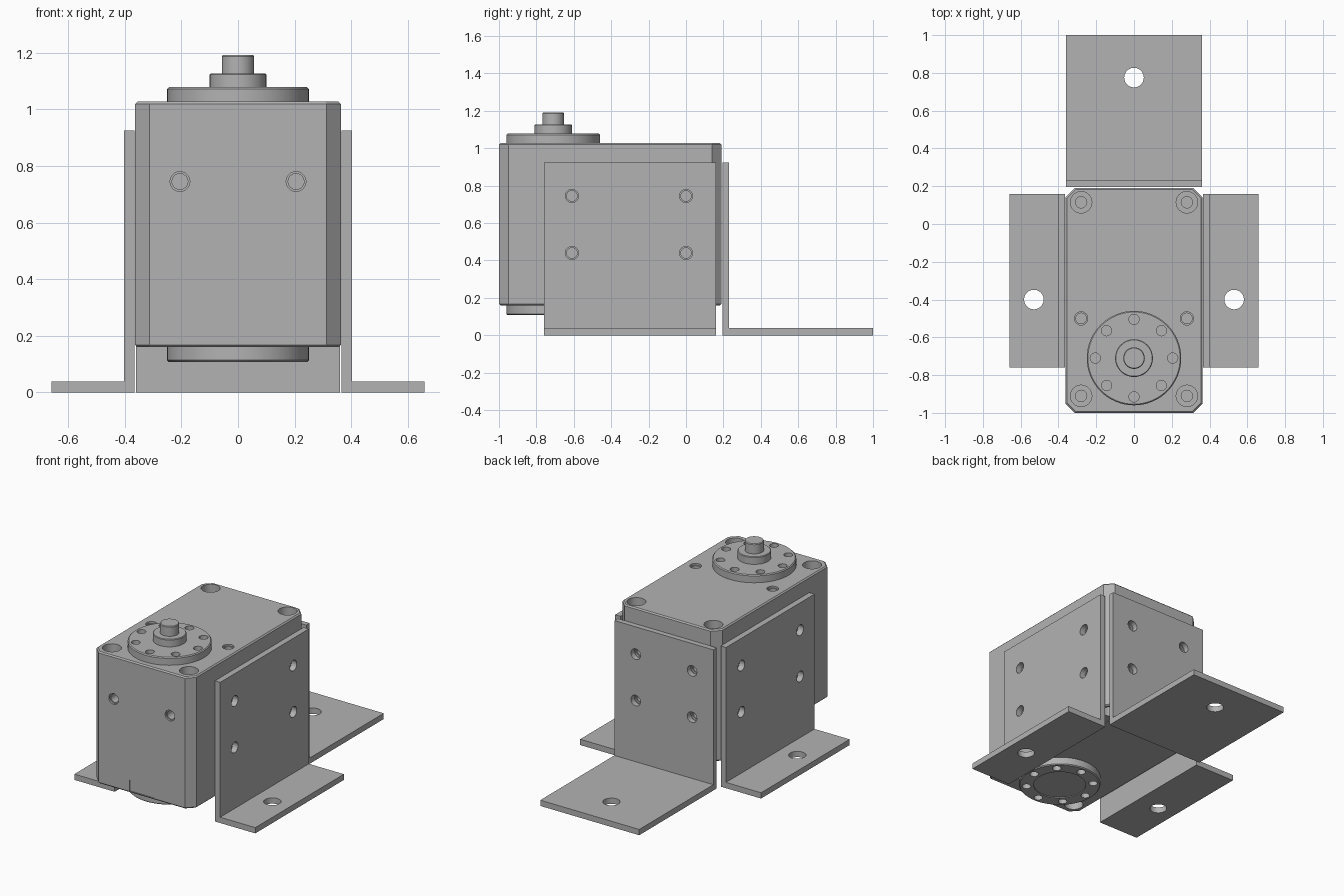
import bpy
import bmesh
from math import radians, cos, sin, pi
from mathutils import Vector

if "Cube" in bpy.data.objects:
    bpy.data.objects.remove(bpy.data.objects["Cube"])

grey = bpy.data.materials.new("plain grey")
grey.use_nodes = True
GREY = (0.45, 0.45, 0.45, 1)
grey.diffuse_color = GREY
grey.node_tree.nodes["Principled BSDF"].inputs["Base Color"].default_value = GREY


def finish(bm, name):
    bmesh.ops.recalc_face_normals(bm, faces=bm.faces)
    mesh = bpy.data.meshes.new(name)
    bm.to_mesh(mesh)
    bm.free()
    mesh.materials.append(grey)
    obj = bpy.data.objects.new(name, mesh)
    bpy.context.collection.objects.link(obj)
    return obj


def prism(bm, points, along):
    """Extrude a flat outline along a vector."""
    face = bm.faces.new([bm.verts.new(p) for p in points])
    out = bmesh.ops.extrude_face_region(bm, geom=[face])["geom"]
    verts = [v for v in out if isinstance(v, bmesh.types.BMVert)]
    bmesh.ops.translate(bm, verts=verts, vec=along)


def turned(bm, origin, axis, profile, sides=48):
    """Closed solid of revolution; profile is (radius, distance along axis)."""
    turn = Vector((0, 0, 1)).rotation_difference(Vector(axis)).to_matrix()
    rings = []
    for r, h in profile:
        rings.append([bm.verts.new(Vector(origin) + turn @ Vector(
            (r * cos(2 * pi * i / sides), r * sin(2 * pi * i / sides), h)))
            for i in range(sides)])
    for a, b in zip(rings, rings[1:]):
        for i in range(sides):
            j = (i + 1) % sides
            bm.faces.new((a[i], a[j], b[j], b[i]))
    bm.faces.new(rings[0][::-1])
    bm.faces.new(rings[-1])


def hole(bm, origin, axis, *steps):
    """Stepped drill: each step is (radius, depth reached)."""
    profile = [(steps[0][0], -0.02)]
    for n, (r, d) in enumerate(steps):
        profile.append((r, d))
        if n + 1 < len(steps):
            profile.append((steps[n + 1][0], d))
    turned(bm, origin, axis, profile, 24)


def cut(obj, bm):
    cutter = finish(bm, "cutter")
    cutter.hide_render = True
    mod = obj.modifiers.new("holes", "BOOLEAN")
    mod.object, mod.operation, mod.solver = cutter, "DIFFERENCE", "EXACT"
    bpy.context.view_layer.objects.active = obj
    bpy.ops.object.modifier_apply(modifier=mod.name)
    bpy.data.objects.remove(cutter)


def smooth(obj):
    bpy.ops.object.select_all(action="DESELECT")
    obj.select_set(True)
    bpy.context.view_layer.objects.active = obj
    bpy.ops.object.shade_smooth_by_angle(angle=radians(30))


W, FRONT, BACK, LOW, TOP, C = 0.363, -1.0, 0.19, 0.16, 1.027, 0.05
HUB_Y = -0.71
UP, DOWN = (0, 0, 1), (0, 0, -1)
SCREW_Z, SCREW_Y, SCREW_X = (0.44, 0.745), (-0.61, 0.0), (-0.205, 0.205)
THREAD = ((0.035, 0.012), (0.028, 0.12))

# Housing: box with chamfered upright corners and a fine rim chamfer
bm = bmesh.new()
outline = [(-W + C, FRONT), (W - C, FRONT), (W, FRONT + C), (W, BACK - C),
           (W - C, BACK), (-W + C, BACK), (-W, BACK - C), (-W, FRONT + C)]
prism(bm, [(x, y, LOW) for x, y in outline], (0, 0, TOP - LOW))
rims = [e for e in bm.edges if abs(e.verts[0].co.z - e.verts[1].co.z) < 0.001]
bmesh.ops.bevel(bm, geom=rims, offset=0.008, segments=1, affect="EDGES")
housing = finish(bm, "housing")

bm = bmesh.new()
for s in (-1, 1):
    for y in (-0.91, 0.115):        # counterbored corner screws
        hole(bm, (s * 0.28, y, TOP), DOWN, (0.057, 0.13), (0.03, 0.22))
        hole(bm, (s * 0.28, y, LOW), UP, (0.057, 0.1), (0.03, 0.15))
    hole(bm, (s * 0.28, -0.5, TOP), DOWN, *THREAD)
    for z in SCREW_Z:
        for y in SCREW_Y:
            hole(bm, (s * W, y, z), (-s, 0, 0), *THREAD)
for x in SCREW_X:
    hole(bm, (x, FRONT, SCREW_Z[1]), (0, 1, 0), *THREAD)
    for z in SCREW_Z:
        hole(bm, (x, BACK, z), (0, -1, 0), *THREAD)
# shallow recess of the cable socket
prism(bm, [(-0.09, -1.02, 0.17), (0.09, -1.02, 0.17),
           (0.09, -1.02, 0.245), (-0.09, -1.02, 0.245)], (0, 0.025, 0))
cut(housing, bm)
smooth(housing)

# Thin cover under the housing
bm = bmesh.new()
prism(bm, [(x, y, LOW - 0.004) for x, y in
           [(-0.15, -0.29), (0.15, -0.29), (0.22, -0.23), (0.22, 0.13),
            (-0.22, 0.13), (-0.22, -0.23)]], (0, 0, 0.006))
finish(bm, "bottom_cover")


def ring_holes(obj, z, axis):
    bm = bmesh.new()
    for i in range(8):
        a = i * pi / 4
        hole(bm, (0.205 * cos(a), HUB_Y + 0.205 * sin(a), z), axis, (0.027, 0.04))
    cut(obj, bm)
    smooth(obj)


# Output hub with collar and shaft
bm = bmesh.new()
turned(bm, (0, HUB_Y, 0), UP, [
    (0.25, TOP - 0.005), (0.25, 1.072), (0.244, 1.078), (0.1, 1.078),
    (0.1, 1.123), (0.096, 1.127), (0.057, 1.127), (0.057, 1.187), (0.053, 1.192)], 64)
ring_holes(finish(bm, "output_hub"), 1.078, DOWN)

# Idler disc below, with a shallow centre recess
bm = bmesh.new()
turned(bm, (0, HUB_Y, LOW), DOWN, [
    (0.25, -0.005), (0.25, 0.046), (0.244, 0.052), (0.16, 0.052), (0.16, 0.047)], 64)
ring_holes(finish(bm, "idler_disc"), LOW - 0.052, UP)

# Side brackets: folded L plates
IN, OUT, FOOT, T, H = 0.365, 0.403, 0.658, 0.038, 0.925
for s, name in ((1, "left_bracket"), (-1, "right_bracket")):
    bm = bmesh.new()
    ell = [(IN, 0), (FOOT, 0), (FOOT, T), (OUT, T), (OUT, H), (IN, H)]
    prism(bm, [(s * x, -0.76, z) for x, z in ell], (0, 0.92, 0))
    bracket = finish(bm, name)
    bm = bmesh.new()
    hole(bm, (s * 0.53, -0.4, T), DOWN, (0.052, 0.1))
    for z in SCREW_Z:
        for y in SCREW_Y:
            hole(bm, (s * OUT, y, z), (-s, 0, 0), (0.035, 0.1))
    cut(bracket, bm)
    smooth(bracket)

# Rear bracket
bm = bmesh.new()
ell = [(0.195, 0), (1.0, 0), (1.0, T), (0.23, T), (0.23, H), (0.195, H)]
prism(bm, [(-0.36, y, z) for y, z in ell], (0.72, 0, 0))
bracket = finish(bm, "rear_bracket")
bm = bmesh.new()
hole(bm, (0, 0.775, T), DOWN, (0.052, 0.1))
for z in SCREW_Z:
    for x in SCREW_X:
        hole(bm, (x, 0.23, z), (0, -1, 0), (0.035, 0.1))
cut(bracket, bm)
smooth(bracket)
